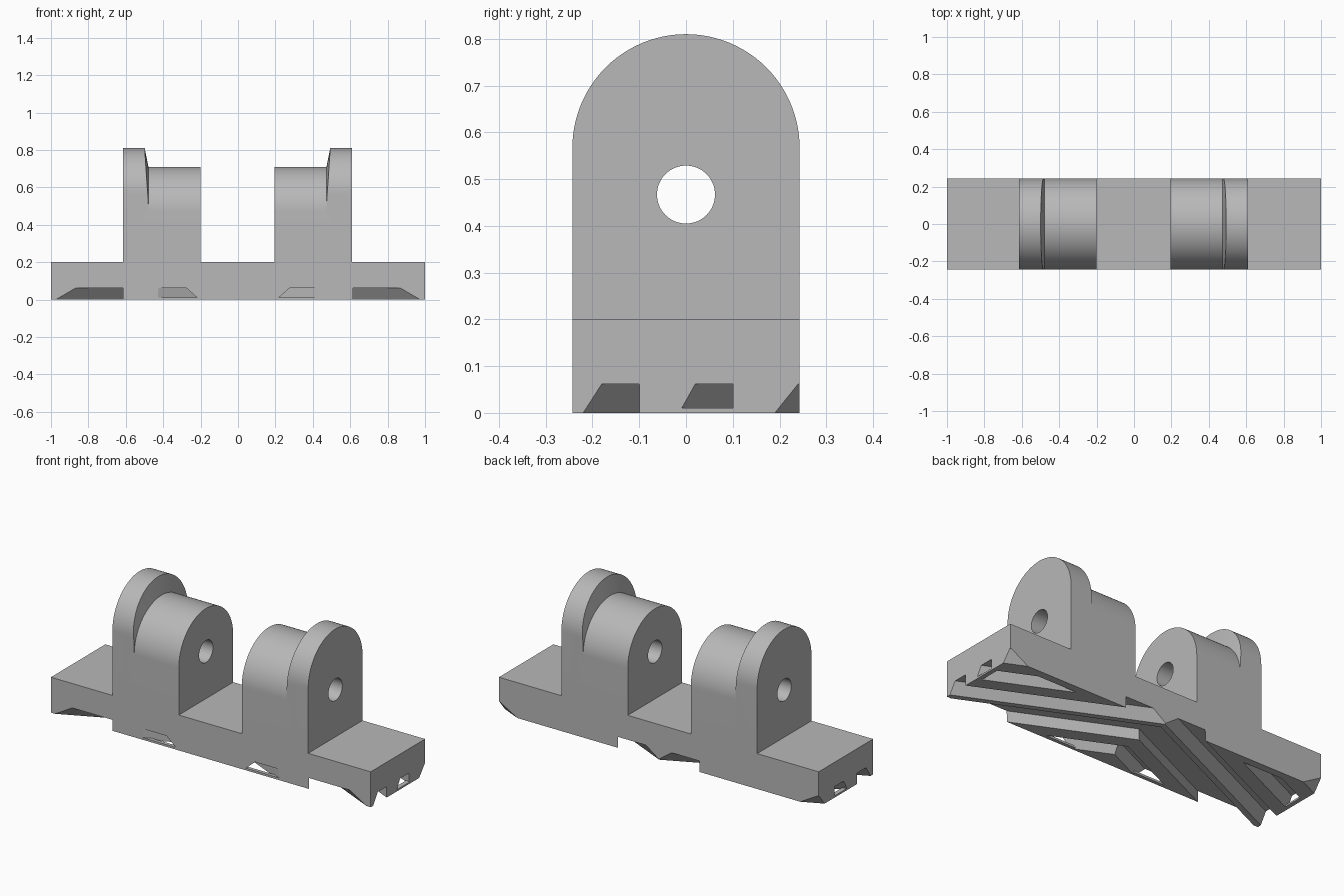
import bpy, bmesh, math

cube = bpy.data.objects.get("Cube")
if cube:
    bpy.data.objects.remove(cube, do_unlink=True)

grey = bpy.data.materials.new("plain_grey")
grey.use_nodes = True
grey.diffuse_color = (0.48, 0.48, 0.48, 1)
grey.node_tree.nodes["Principled BSDF"].inputs["Base Color"].default_value = (0.48, 0.48, 0.48, 1)

HALF = 0.243      # half depth of the part
BASE_TOP = 0.2
PIN_Z = 0.467     # pin hole height
FLANGE_Z = 0.567  # centre of the flange arch
GROOVE_Z = 0.062  # groove depth
SLOPE = 0.46      # slant of the chevron grooves


def loft(name, rings):
    """Solid through matching rings of points, closed at both ends."""
    bm = bmesh.new()
    loops = [[bm.verts.new(p) for p in ring] for ring in rings]
    n = len(loops[0])
    for a, b in zip(loops, loops[1:]):
        for i in range(n):
            j = (i + 1) % n
            bm.faces.new((a[i], a[j], b[j], b[i]))
    bm.faces.new(loops[0])
    bm.faces.new(loops[-1])
    bmesh.ops.recalc_face_normals(bm, faces=bm.faces)
    mesh = bpy.data.meshes.new(name)
    bm.to_mesh(mesh)
    bm.free()
    mesh.materials.append(grey)
    obj = bpy.data.objects.new(name, mesh)
    bpy.context.collection.objects.link(obj)
    return obj


def box(name, x0, x1, y0, y1, z0, z1):
    return loft(name, [[(x, y0, z0), (x, y1, z0), (x, y1, z1), (x, y0, z1)] for x in (x0, x1)])


def circle(x, r, z, steps=96):
    turn = 2 * math.pi / steps
    return [(x, r * math.cos(i * turn), z + r * math.sin(i * turn)) for i in range(steps)]


def arch(name, x0, x1, zc, steps=48):
    """Round-topped upright slab."""
    def ring(x):
        arc = [(x, HALF * math.cos(math.pi * i / steps), zc + HALF * math.sin(math.pi * i / steps))
               for i in range(steps + 1)]
        return arc + [(x, -HALF, BASE_TOP - 0.02), (x, HALF, BASE_TOP - 0.02)]
    return loft(name, [ring(x0), ring(x1)])


def boolean(obj, cutter, operation="DIFFERENCE"):
    mod = obj.modifiers.new("cut", "BOOLEAN")
    mod.operation = operation
    mod.solver = "EXACT"
    mod.object = cutter
    bpy.context.view_layer.objects.active = obj
    bpy.ops.object.modifier_apply(modifier=mod.name)
    bpy.data.objects.remove(cutter, do_unlink=True)


def section(foot_a, top_a, top_b, foot_b):
    """Groove cross-section as (offset, height) pairs."""
    return [(foot_a, -0.03), (foot_a, 0), (top_a, GROOVE_Z),
            (top_b, GROOVE_Z), (foot_b, 0), (foot_b, -0.03)]


def chevron(profile, reach=1.4):
    return loft("groove_cutter", [[(x, w - SLOPE * abs(x), z) for w, z in profile]
                                  for x in (-reach, 0, reach)])


def slanted(profile, side, y_start, reach=1.4):
    return loft("groove_cutter", [
        [(side * (w - y_start) / SLOPE, y_start, z) for w, z in profile],
        [(side * reach, w - SLOPE * reach, z) for w, z in profile]])


# Base with chevron tread underneath
base = box("base", -1, 1, -HALF, HALF, 0, BASE_TOP)
for feet in ((-0.148, -0.116, -0.047, -0.0465),
             (0.0395, 0.04, 0.156, 0.205),
             (0.24, 0.28, 0.36, 0.3605)):
    boolean(base, chevron(section(*feet)))
for side in (-1, 1):
    # Corner pocket and corner chamfer
    boolean(base, slanted(section(0.445, 0.48, 0.56, 0.5605), side, 0.2))
    boolean(base, slanted(section(0.65, 0.7, 0.85, 0.8505), side, 0.3))

# Thin lips closing the groove mouths
for side, label in ((1, "left"), (-1, "right")):
    a, b = sorted((side * 0.975, side * 1.0))
    box(label + "_end_lip", a, b, -0.02, 0.11, 0, 0.01)
    a, b = sorted((side * 0.19, side * 0.43))
    box(label + "_front_lip", a, b, -HALF, -HALF + 0.02, 0, 0.012)

# Two lugs, each a rounded body and a taller outer flange
parts = [base]
for side, label in ((1, "left"), (-1, "right")):
    def at(v):
        return side * v - 0.003
    body = arch(label + "_lug_body", at(0.197), at(0.505), PIN_Z)
    flange = arch(label + "_lug_flange", at(0.47), at(0.612), FLANGE_Z)
    # Conical inner face of the flange
    cone = loft("cone_cutter", [circle(at(0.476), HALF, PIN_Z),
                                circle(at(0.65), HALF + 5 * 0.174, PIN_Z)])
    boolean(flange, cone, "INTERSECT")
    for part in (body, flange):
        boolean(part, loft("pin_cutter", [circle(at(0.1), 0.062, PIN_Z),
                                          circle(at(0.7), 0.062, PIN_Z)]))
        parts.append(part)

# Smooth the round surfaces, keep edges crisp
bpy.ops.object.select_all(action="DESELECT")
for part in parts:
    part.select_set(True)
bpy.context.view_layer.objects.active = base
bpy.ops.object.shade_smooth_by_angle(angle=math.radians(9))
